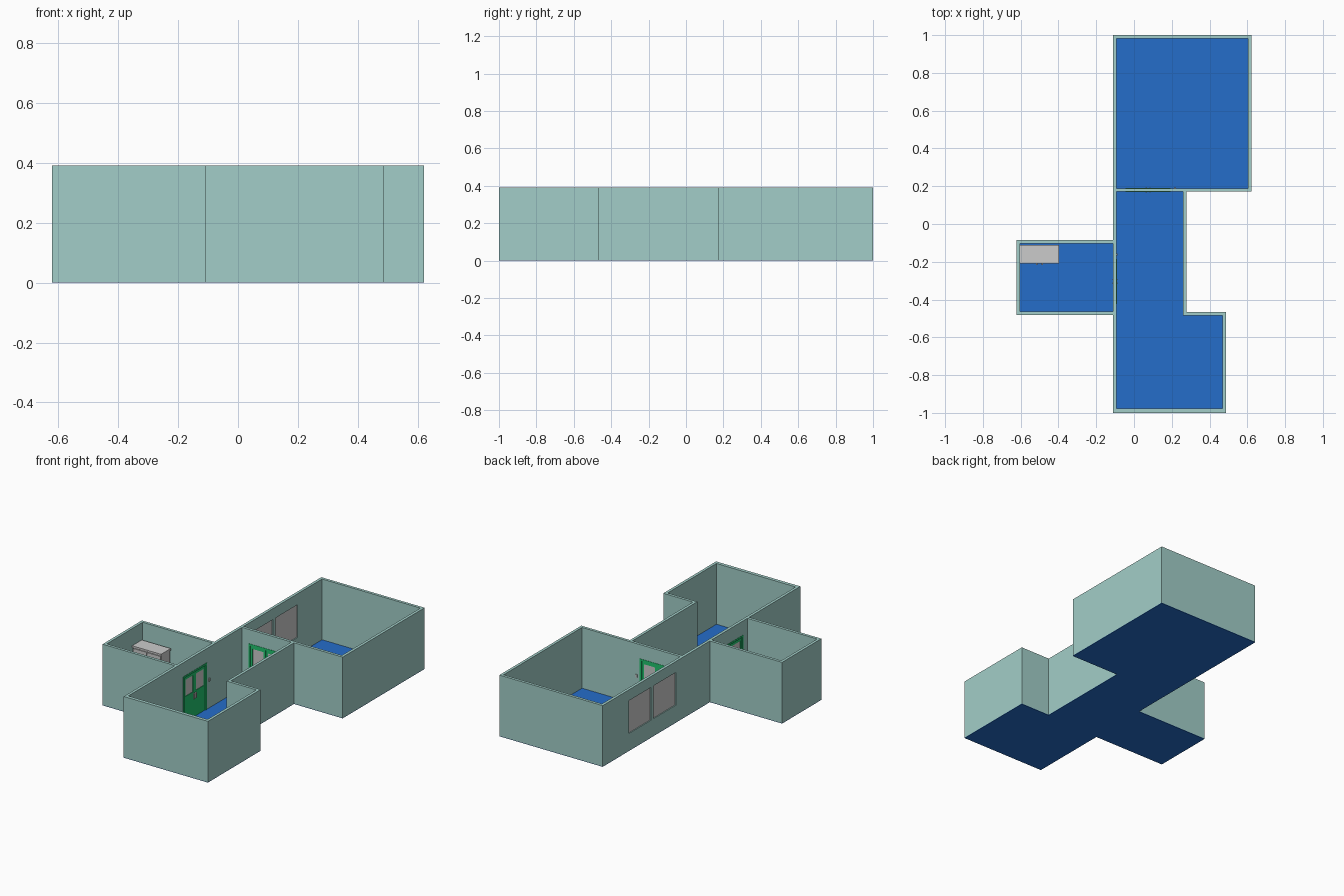
import bpy, bmesh, math
from mathutils import Matrix, Vector

if "Cube" in bpy.data.objects:
    bpy.data.objects.remove(bpy.data.objects["Cube"])

H, T, F = 0.392, 0.018, 0.003      # wall height, wall thickness, floor thickness


def material(name, rgb):
    m = bpy.data.materials.new(name)
    lin = [((c / 255 + 0.055) / 1.055) ** 2.4 for c in rgb]
    m.diffuse_color = (*lin, 1)
    m.use_nodes = True
    m.node_tree.nodes["Principled BSDF"].inputs["Base Color"].default_value = m.diffuse_color
    return m


WALL = material("wall_paint", (162, 206, 200))
BLUE = material("floor_blue", (37, 109, 202))
GREEN = material("door_green", (32, 196, 110))


def finish(name, bm, mat=None, matrix=None):
    bmesh.ops.recalc_face_normals(bm, faces=bm.faces)
    me = bpy.data.meshes.new(name)
    bm.to_mesh(me)
    bm.free()
    ob = bpy.data.objects.new(name, me)
    bpy.context.collection.objects.link(ob)
    if mat:
        me.materials.append(mat)
    if matrix:
        ob.matrix_world = matrix
    return ob


def prism(name, pts, z0, z1, mat=None):
    """Extrude a plan outline between two heights."""
    bm = bmesh.new()
    face = bm.faces.new([bm.verts.new((x, y, z0)) for x, y in pts])
    ext = bmesh.ops.extrude_face_region(bm, geom=[face])
    bmesh.ops.translate(bm, vec=(0, 0, z1 - z0),
                        verts=[v for v in ext["geom"] if isinstance(v, bmesh.types.BMVert)])
    return finish(name, bm, mat)


def boxes(name, spans, mat=None, matrix=None):
    """One object from boxes given as (x0, x1, y0, y1, z0, z1)."""
    bm = bmesh.new()
    for x0, x1, y0, y1, z0, z1 in spans:
        mid = Vector((x0 + x1, y0 + y1, z0 + z1)) / 2
        bmesh.ops.create_cube(bm, size=1, matrix=Matrix.Translation(mid)
                              @ Matrix.Diagonal((x1 - x0, y1 - y0, z1 - z0, 1)))
    return finish(name, bm, mat, matrix)


def rect(x0, x1, y0, y1):
    return [(x0, y0), (x1, y0), (x1, y1), (x0, y1)]


# Plan outline shared by the floor and the walls
L, R, B = -0.11, 0.622, 1.0
outline = [(L, -B), (0.487, -B), (0.487, -0.466), (0.277, -0.466), (0.277, 0.171),
           (R, 0.171), (R, B), (L, B), (L, -0.084), (-R, -0.084), (-R, -0.482), (L, -0.482)]
prism("floor", outline, 0, F, BLUE)
walls = prism("walls", outline, F, H, WALL)


def cut(cutter):
    mod = walls.modifiers.new(cutter.name, "BOOLEAN")
    mod.operation, mod.solver, mod.object = "DIFFERENCE", "EXACT", cutter
    cutter.hide_render = True
    cutter.hide_viewport = True
    cutter.display_type = "WIRE"


# Room interiors
hall = [(L + T, -B + T + .004), (0.487 - T, -B + T + .004), (0.487 - T, -0.466 - T),
        (0.277 - T, -0.466 - T), (0.277 - T, 0.171), (L + T, 0.171)]
cut(prism("large_room_cutter", rect(L + T, R - T, 0.171 + T, B - T), -0.1, 0.6))
cut(prism("hall_cutter", hall, -0.1, 0.6))
cut(prism("small_room_cutter", rect(-R + T, L, -0.482 + T, -0.084 - T), -0.1, 0.6))

# Pair of windows in the large room
for i, (y0, y1) in enumerate([(0.26, 0.486), (0.512, 0.735)]):
    cut(boxes(f"window_cutter_{i}", [(L - .05, L + T + .05, y0, y1, 0.112, 0.322)]))
    boxes(f"window_pane_{i}", [(L + .006, L + .012, y0, y1, 0.112, 0.322)])


def double_door(tag, x, y, angle, side):
    """Framed double door with glazed leaves; side picks the switch face."""
    m = Matrix.Translation((x, y, 0)) @ Matrix.Rotation(angle, 4, "Z")
    w, h, f, d = 0.119, 0.302, 0.012, 0.011
    cut(boxes(tag + "_cutter", [(-w, w, -.04, .04, -.05, h)], None, m))
    boxes(tag + "_frame", [(-w, -w + f, -d, d, F, h), (w - f, w, -d, d, F, h),
                           (-w + f, w - f, -d, d, h - f, h)], GREEN, m)
    leaf, glass, pulls = [], [], []
    top, z0, z1, t = h - f, 0.165, 0.272, 0.006
    for a, b in [(-w + f, -.001), (.001, w - f)]:
        s = 0.014
        leaf += [(a, b, -t, t, F, z0), (a, b, -t, t, z1, top),
                 (a, a + s, -t, t, z0, z1), (b - s, b, -t, t, z0, z1)]
        glass.append((a + s, b - s, -.003, .003, z0, z1))
    for face in (-1, 1):
        for px in (-.010, .010):
            near, far = sorted((face * t, face * (t + .007)))
            pulls.append((px - .003, px + .003, near, far, 0.12, 0.155))
    boxes(tag + "_leaves", leaf, GREEN, m)
    boxes(tag + "_glass", glass, None, m)
    boxes(tag + "_handles", pulls, None, m)
    near, far = sorted((side * T / 2, side * (T / 2 + .005)))
    boxes(tag + "_switch", [(0.138, 0.148, near, far, 0.175, 0.195)], None, m)


double_door("small_room_door", L + T / 2, -0.304, math.pi / 2, -1)
double_door("large_room_door", 0.075, 0.171 + T / 2, 0, 1)

# Cupboard in the small room
x0, x1, y0, y1, top = -0.603, -0.398, -0.21, -0.112, 0.283
xm = (x0 + x1) / 2
boxes("cupboard_body", [(x0 + .004, x1 - .004, y0 + .008, y1, F, top - .012)])
boxes("cupboard_top", [(x0, x1, y0, y1, top - .012, top)])
boxes("cupboard_doors", [(x0 + .006, xm - .001, y0 + .001, y0 + .008, 0.02, top - .016),
                         (xm + .001, x1 - .006, y0 + .001, y0 + .008, 0.02, top - .016)])
boxes("cupboard_handles", [(xm + s - .004, xm + s + .004, y0 - .008, y0 + .001, 0.13, 0.165)
                           for s in (-.015, .015)])
